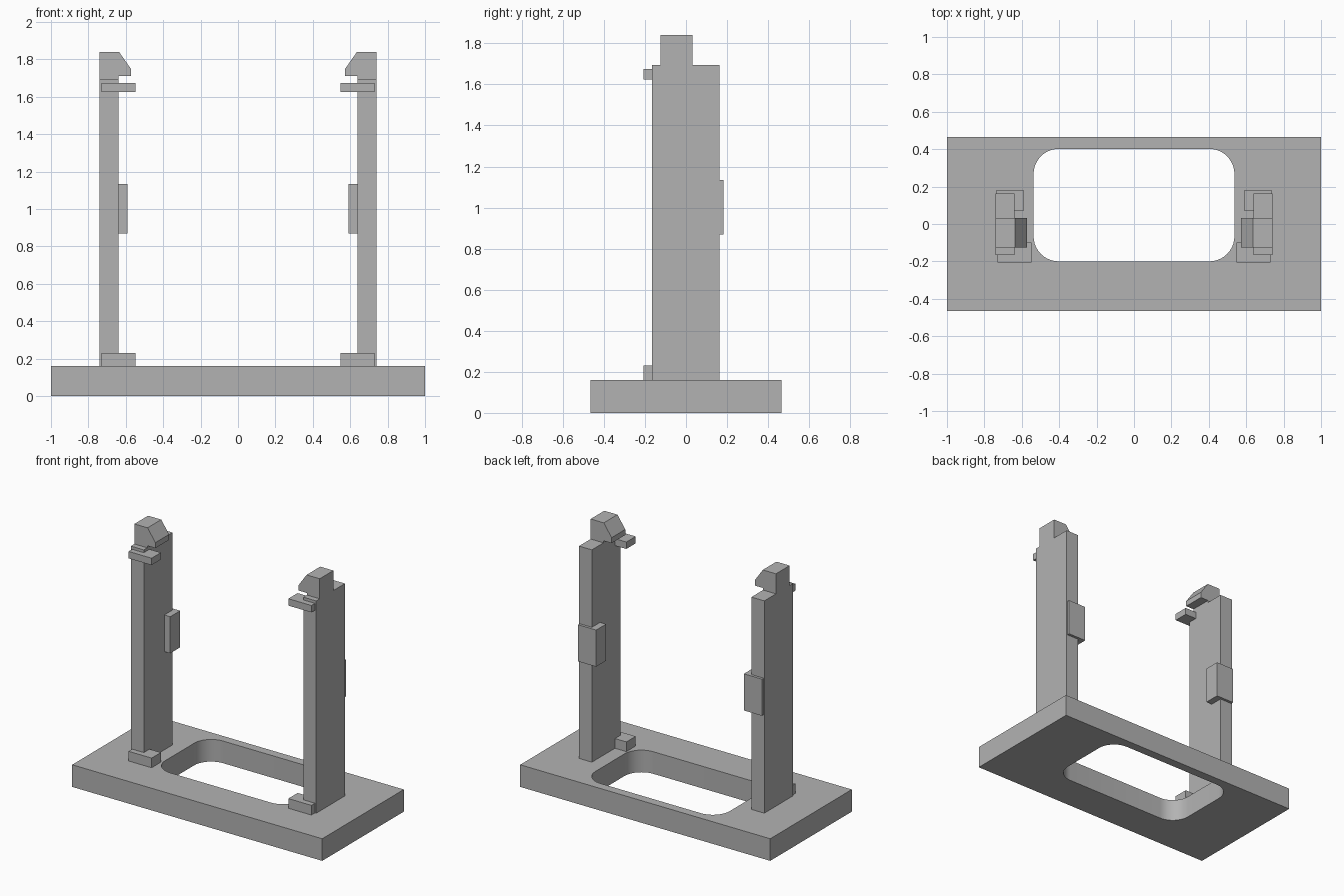
import bpy, bmesh, math

if "Cube" in bpy.data.objects:
    bpy.data.objects.remove(bpy.data.objects["Cube"], do_unlink=True)

grey = bpy.data.materials.new("plain_grey")
grey.use_nodes = True
colour = (0.45, 0.45, 0.45, 1)
grey.diffuse_color = colour
grey.node_tree.nodes["Principled BSDF"].inputs["Base Color"].default_value = colour


def finish(name, bm):
    bmesh.ops.recalc_face_normals(bm, faces=bm.faces)
    mesh = bpy.data.meshes.new(name)
    bm.to_mesh(mesh)
    bm.free()
    mesh.materials.append(grey)
    obj = bpy.data.objects.new(name, mesh)
    bpy.context.collection.objects.link(obj)
    return obj


def extrude(name, outline, y0, y1):
    """Extrude an x-z outline from y0 to y1."""
    bm = bmesh.new()
    face = bm.faces.new([bm.verts.new((x, y0, z)) for x, z in outline])
    new = bmesh.ops.extrude_face_region(bm, geom=[face])["geom"]
    verts = [v for v in new if isinstance(v, bmesh.types.BMVert)]
    bmesh.ops.translate(bm, verts=verts, vec=(0, y1 - y0, 0))
    return finish(name, bm)


def box(name, x, y, z):
    return extrude(name, [(x[0], z[0]), (x[1], z[0]), (x[1], z[1]), (x[0], z[1])], *y)


# Base plate with a rounded rectangular opening
base = box("base_plate", (-1, 1), (-0.466, 0.466), (0, 0.16))
cutter = box("opening_cutter", (-0.537, 0.537), (-0.2, 0.402), (-0.1, 0.3))
cutter.hide_render = True
bm = bmesh.new()
bm.from_mesh(cutter.data)
upright = [e for e in bm.edges if abs(e.verts[0].co.z - e.verts[1].co.z) > 0.1]
bmesh.ops.bevel(bm, geom=upright, offset=0.135, segments=10, profile=0.5, affect="EDGES")
bm.to_mesh(cutter.data)
bm.free()
cut = base.modifiers.new("opening", "BOOLEAN")
cut.operation = "DIFFERENCE"
cut.solver = "EXACT"
cut.object = cutter
bpy.ops.object.select_all(action="DESELECT")
bpy.context.view_layer.objects.active = base
base.select_set(True)
bpy.ops.object.modifier_apply(modifier=cut.name)
bpy.data.objects.remove(cutter, do_unlink=True)
bpy.ops.object.shade_smooth_by_angle(angle=math.radians(30))

# Two mirrored uprights with their guides and hooks
for side, s in (("left", 1), ("right", -1)):
    def span(a, b):
        return (s * a, s * b)

    box(side + "_post", span(0.638, 0.741), (-0.165, 0.164), (0.16, 1.695))
    box(side + "_lower_guide", span(0.547, 0.731), (-0.206, -0.1), (0.16, 0.23))
    box(side + "_upper_guide", span(0.547, 0.731), (-0.206, -0.1), (1.625, 1.675))
    box(side + "_back_guide", span(0.591, 0.735), (0.07, 0.183), (0.87, 1.135))
    hook = [(0.741, 1.695), (0.741, 1.84), (0.636, 1.84), (0.573, 1.75),
            (0.573, 1.71), (0.638, 1.71), (0.638, 1.695)]
    extrude(side + "_hook", [(s * x, z) for x, z in hook], -0.125, 0.031)
